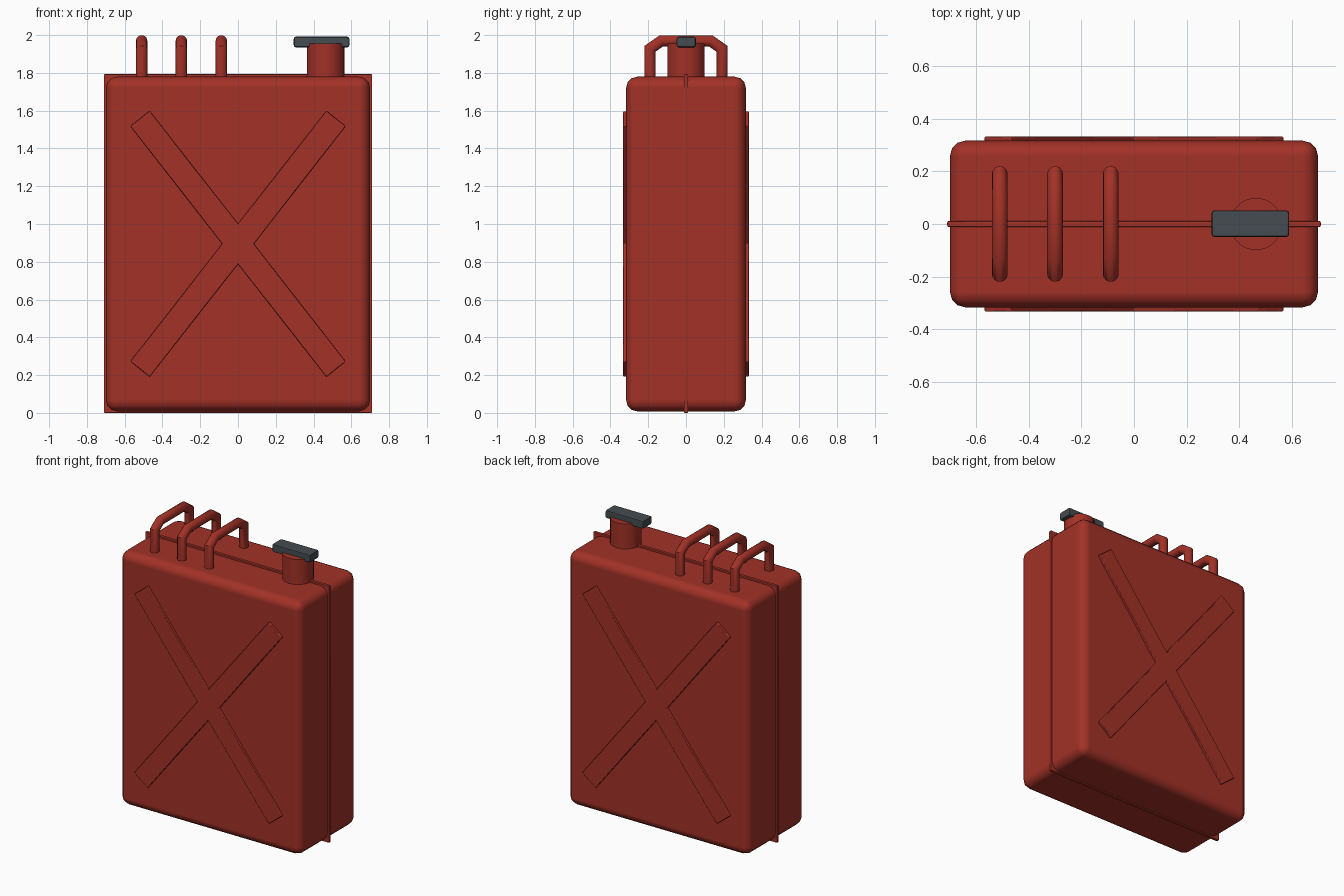
import bpy, bmesh, math
from mathutils import Vector, Matrix

if "Cube" in bpy.data.objects:
    bpy.data.objects.remove(bpy.data.objects["Cube"])


def material(name, color):
    m = bpy.data.materials.new(name)
    m.diffuse_color = (*color, 1)
    m.use_nodes = True
    m.node_tree.nodes["Principled BSDF"].inputs["Base Color"].default_value = m.diffuse_color
    return m


RED = material("red paint", (0.36, 0.031, 0.020))
GREY = material("dark grey", (0.058, 0.072, 0.082))


def finish(name, bm, mat, bevel=0, segments=2, angle=40):
    bmesh.ops.recalc_face_normals(bm, faces=bm.faces)
    me = bpy.data.meshes.new(name)
    bm.to_mesh(me)
    bm.free()
    ob = bpy.data.objects.new(name, me)
    bpy.context.collection.objects.link(ob)
    me.materials.append(mat)
    bpy.ops.object.select_all(action='DESELECT')
    ob.select_set(True)
    bpy.context.view_layer.objects.active = ob
    bpy.ops.object.shade_smooth_by_angle(angle=math.radians(angle))
    if bevel:
        b = ob.modifiers.new("bevel", 'BEVEL')
        b.width, b.segments, b.limit_method = bevel, segments, 'ANGLE'
        b.harden_normals = True
        bpy.ops.object.modifier_apply(modifier=b.name)
        bpy.ops.object.shade_smooth_by_angle(angle=math.radians(angle))
    return ob


def box(name, lo, hi, mat, bevel, segments=2):
    lo, hi = Vector(lo), Vector(hi)
    bm = bmesh.new()
    bmesh.ops.create_cube(bm, size=1, matrix=Matrix.Translation((lo + hi) / 2)
                          @ Matrix.Diagonal((*(hi - lo), 1)))
    return finish(name, bm, mat, bevel, segments)


# Can body and the welded seam around it
box("can_body", (-0.70, -0.317, 0.008), (0.70, 0.317, 1.78), RED, 0.06, 3)
box("weld_seam", (-0.71, -0.011, 0.0), (0.71, 0.011, 1.793), RED, 0.005)

# Raised X panel on front and back, one outline extruded
for name, side in (("front_cross", -1), ("back_cross", 1)):
    quarter = [(0.084, 0), (0.57, 0.623), (0.468, 0.704), (0, 0.107)]
    outline = quarter[:]
    outline += [(-x, z) for x, z in quarter[2:0:-1]]
    outline += [(-x, -z) for x, z in quarter]
    outline += [(x, -z) for x, z in quarter[2:0:-1]]
    bm = bmesh.new()
    face = bm.faces.new([bm.verts.new((x, side * 0.30, 0.895 + z)) for x, z in outline])
    ext = bmesh.ops.extrude_face_region(bm, geom=[face])
    bmesh.ops.translate(bm, vec=(0, side * 0.033, 0),
                        verts=[v for v in ext["geom"] if isinstance(v, bmesh.types.BMVert)])
    finish(name, bm, RED, 0.004, 1)

# Three bent-tube carrying handles: rings swept along an angular path
half = [(0.19, 1.75), (0.19, 1.928), (0.13, 1.97)]
path = [(-y, z) for y, z in half] + half[::-1]
R, N = 0.03, 14
for i, x0 in enumerate((-0.51, -0.30, -0.088)):
    bm = bmesh.new()
    rings = []
    for k, p in enumerate(path):
        p = Vector(p)
        a = (p - Vector(path[k - 1])).normalized() if k else None
        b = (Vector(path[k + 1]) - p).normalized() if k < len(path) - 1 else None
        a, b = a or b, b or a
        t = (a + b).normalized()
        miter = Vector((-t.y, t.x)) / t.dot(a)
        ring = []
        for j in range(N):
            w = math.tau * j / N
            q = p + miter * R * math.sin(w)
            ring.append(bm.verts.new((x0 + R * math.cos(w), q.x, q.y)))
        rings.append(ring)
    for r, s in zip(rings, rings[1:]):
        for j in range(N):
            bm.faces.new((r[j], r[(j + 1) % N], s[(j + 1) % N], s[j]))
    bm.faces.new(rings[0])
    bm.faces.new(rings[-1])
    finish("handle_%d" % (i + 1), bm, RED)

# Filler neck
bm = bmesh.new()
bmesh.ops.create_cone(bm, cap_ends=True, segments=32, radius1=0.099, radius2=0.099,
                      depth=0.20, matrix=Matrix.Translation((0.464, 0, 1.855)))
finish("filler_neck", bm, RED)

# Cap lever
box("cap_lever", (0.295, -0.05, 1.935), (0.59, 0.052, 1.992), GREY, 0.012)
